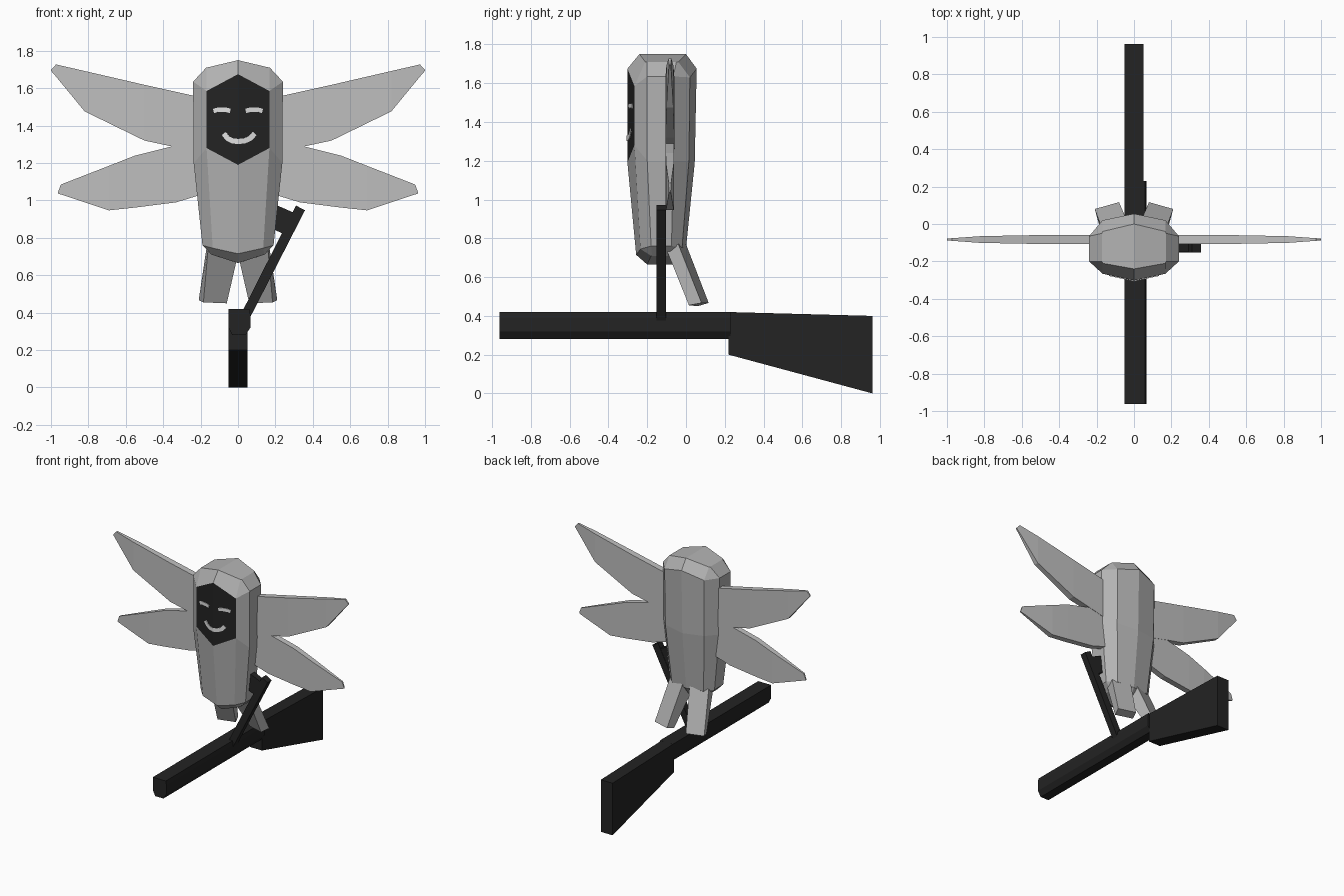
import bpy, bmesh

if "Cube" in bpy.data.objects:
    bpy.data.objects.remove(bpy.data.objects["Cube"])


def mat(name, v):
    m = bpy.data.materials.new(name)
    m.diffuse_color = (v, v, v, 1)
    m.use_nodes = True
    m.node_tree.nodes["Principled BSDF"].inputs["Base Color"].default_value = m.diffuse_color
    return m


GREY = mat("body grey", 0.45)
WING = mat("wing light grey", 0.52)
BLACK = mat("matte black", 0.017)
PALE = mat("pale face marks", 0.75)


def make(name, verts, faces, *mats):
    bm = bmesh.new()
    vs = [bm.verts.new(v) for v in verts]
    for f in faces:
        bm.faces.new([vs[i] for i in f])
    bmesh.ops.recalc_face_normals(bm, faces=bm.faces)
    me = bpy.data.meshes.new(name)
    bm.to_mesh(me)
    bm.free()
    ob = bpy.data.objects.new(name, me)
    bpy.context.collection.objects.link(ob)
    for m in mats:
        me.materials.append(m)
    return ob


def loft(name, rings, *mats, caps=None):
    """Skin a list of equal-sized rings and close both ends."""
    n = len(rings[0])
    faces = [(r * n + i, r * n + (i + 1) % n, (r + 1) * n + (i + 1) % n, (r + 1) * n + i)
             for r in range(len(rings) - 1) for i in range(n)]
    last = (len(rings) - 1) * n
    for cap in caps or [range(n)]:
        faces += [list(cap), [last + i for i in cap]]
    return make(name, [p for r in rings for p in r], faces, *mats)


def mirror_x(ob):
    ob.modifiers.new("mirror", "MIRROR").use_clip = False


def prism_y(name, profile, y0, y1, m):
    return loft(name, [[(x, y, z) for x, z in profile] for y in (y0, y1)], m)


# Body: ten-sided rings, each half given as front centre, front corner,
# front side, back side, back corner, back centre
def ring(half):
    return half + [(-x, y, z) for x, y, z in half[4:0:-1]]


body_rings = [ring(h) for h in (
    [(0, -.20, .665), (.14, -.18, .71), (.141, -.175, .71), (.141, -.085, .71), (.14, -.08, .71), (0, -.06, .665)],
    [(0, -.257, .715), (.135, -.235, .745), (.19, -.18, .76), (.19, -.075, .76), (.135, -.02, .755), (0, .0, .75)],
    [(0, -.302, 1.19), (.168, -.266, 1.28), (.237, -.2, 1.2), (.237, -.065, 1.2), (.165, .015, 1.2), (0, .045, 1.19)],
    [(0, -.302, 1.675), (.168, -.266, 1.585), (.24, -.2, 1.635), (.24, -.065, 1.635), (.168, .02, 1.63), (0, .055, 1.675)],
    [(0, -.24, 1.75), (.168, -.21, 1.71), (.171, -.2, 1.709), (.171, -.05, 1.709), (.168, -.04, 1.71), (0, .0, 1.75)],
)]
body = loft("body", body_rings, GREY, BLACK, caps=[(0, 1, 2, 3, 4, 5), (5, 6, 7, 8, 9, 0)])
# dark face mask: front panels of the upper band
for f in body.data.polygons:
    c = f.center
    if 1.3 < c.z < 1.6 and c.y < -.26 and abs(c.x) < .12:
        f.material_index = 1


# Eyes and mouth: thin strips laid on the two slanted mask panels
def mark(name, pts, w):
    verts = []
    for i, (x, z) in enumerate(pts):
        a, b = pts[max(i - 1, 0)], pts[min(i + 1, len(pts) - 1)]
        dx, dz = b[0] - a[0], b[1] - a[1]
        d = (dx * dx + dz * dz) ** .5
        for s in (-w / 2, w / 2):
            px, pz = x - dz / d * s, z + dx / d * s
            verts.append((px, -.302 + .214 * abs(px), pz))
    faces = [(2 * i, 2 * i + 1, 2 * i + 3, 2 * i + 2) for i in range(len(pts) - 1)]
    ob = make(name, verts, faces, PALE)
    sol = ob.modifiers.new("thickness", "SOLIDIFY")
    sol.thickness, sol.offset = .009, 0
    return ob


mirror_x(mark("eyes", [(.04, 1.478), (.06, 1.484), (.11, 1.484), (.13, 1.478)], .024))
mark("mouth", [(-.075, 1.358), (-.055, 1.332), (-.03, 1.319), (0, 1.315),
               (.035, 1.319), (.065, 1.332), (.088, 1.358)], .028)


# Wings: tapered blades, stations of (x, top z, bottom z, half thickness)
def wing(name, stations):
    rings = [[(x, -.083 - t, b), (x, -.083 + t, b), (x, -.083 + t, a), (x, -.083 - t, a)]
             for x, a, b, t in stations]
    mirror_x(loft(name, rings, WING))


wing("upper_wings", [(.15, 1.54, 1.24, .024), (.36, 1.587, 1.29, .024), (.5, 1.618, 1.32, .024),
                     (.82, 1.692, 1.476, .018), (.973, 1.727, 1.662, .007), (1, 1.697, 1.693, .004)])
wing("lower_wings", [(.15, 1.33, 1.045, .022), (.33, 1.295, .99, .022), (.55, 1.24, .962, .022),
                     (.69, 1.185, .947, .02), (.947, 1.085, 1.032, .006), (.963, 1.043, 1.037, .004)])

# Legs: splayed slanted blocks trailing backwards
legs = loft("legs", [
    [(.16, -.10, .74), (.165, -.04, .77), (.03, .0, .77), (.005, -.07, .69)],
    [(.185, .015, .455), (.21, .08, .467), (.08, .117, .467), (.06, .06, .45)],
], GREY)
mirror_x(legs)

# Long barrel with narrowed underside, and flared stock
prism_y("barrel", [(-.05, .42), (.06, .42), (.066, .39), (.066, .32), (.04, .28), (-.03, .28), (-.05, .32)],
        -.963, .23, BLACK)
loft("stock", [[(-.05, y, b), (.05, y, b), (.05, y, t), (-.05, y, t)]
               for y, b, t in ((.22, .20, .42), (.963, 0, .40))], BLACK)

# Slanted lever with its block
prism_y("lever", [(.02, .40), (.065, .375), (.358, .947), (.31, .973)], -.152, -.103, BLACK)
prism_y("lever_block", [(.21, .973), (.19, .845), (.27, .81), (.32, .925)], -.15, -.105, BLACK)
